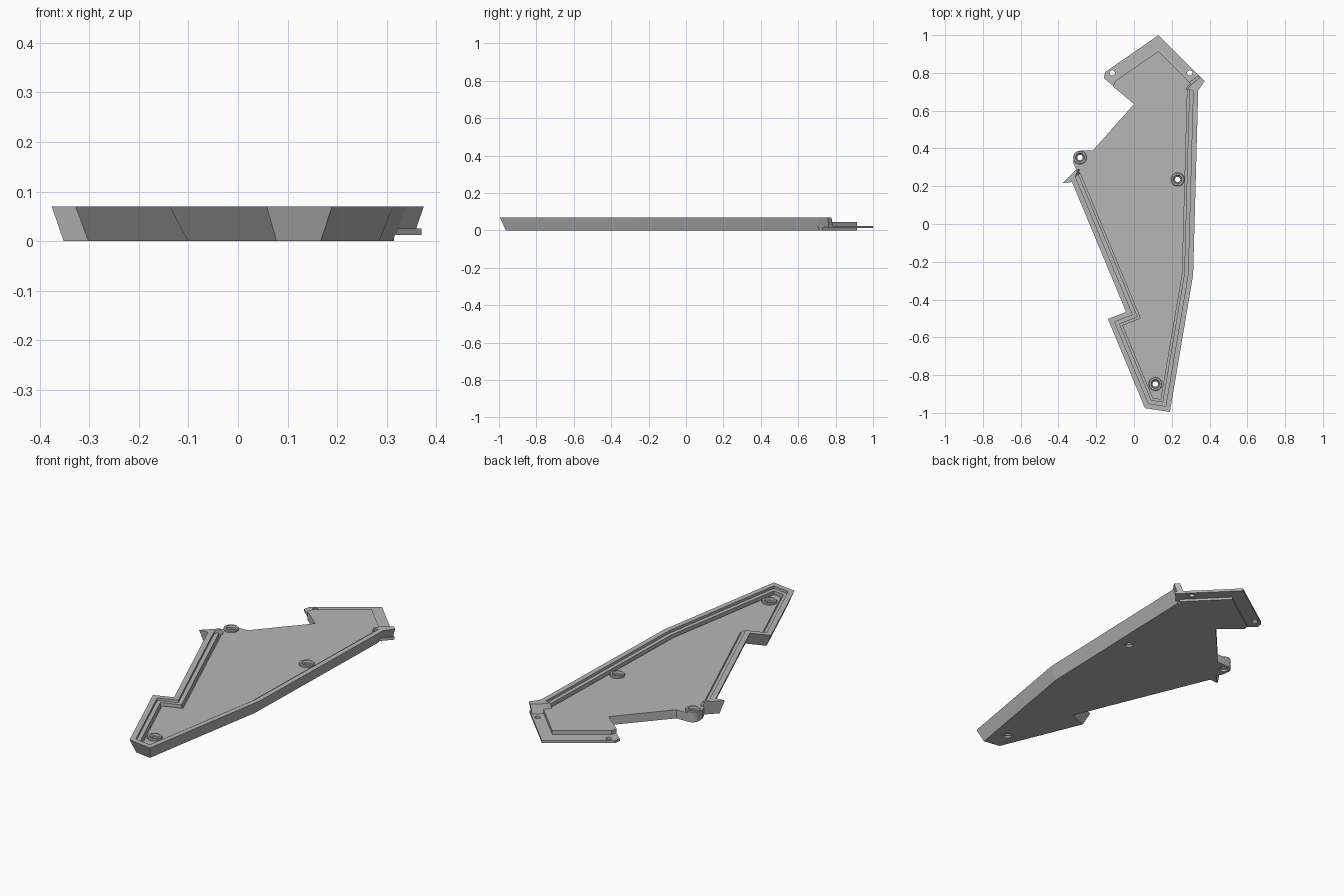
import bpy, bmesh, math
from mathutils import Vector

cube = bpy.data.objects.get("Cube")
if cube:
    bpy.data.objects.remove(cube, do_unlink=True)

GREY = (0.47, 0.47, 0.47, 1)
grey = bpy.data.materials.new("plain grey")
grey.use_nodes = True
grey.diffuse_color = GREY
grey.node_tree.nodes["Principled BSDF"].inputs["Base Color"].default_value = GREY


def finish(bm, name):
    bmesh.ops.recalc_face_normals(bm, faces=bm.faces)
    mesh = bpy.data.meshes.new(name)
    bm.to_mesh(mesh)
    bm.free()
    mesh.materials.append(grey)
    obj = bpy.data.objects.new(name, mesh)
    bpy.context.collection.objects.link(obj)
    return obj


def loft(name, rings, closed=False):
    """Join equal rings of points; cap the ends or close the loop."""
    bm = bmesh.new()
    loops = [[bm.verts.new(p) for p in ring] for ring in rings]
    pairs = list(zip(loops, loops[1:]))
    if closed:
        pairs.append((loops[-1], loops[0]))
    else:
        bm.faces.new(loops[0])
        bm.faces.new(loops[-1])
    n = len(loops[0])
    for a, b in pairs:
        for i in range(n):
            j = (i + 1) % n
            bm.faces.new((a[i], a[j], b[j], b[i]))
    return finish(bm, name)


def prism(name, outline, low, high, shift=(0, 0)):
    """Upright slab whose lower outline may be shifted to slope its sides."""
    return loft(name, [[(x + shift[0], y + shift[1], low) for x, y in outline],
                       [(x, y, high) for x, y in outline]])


def circle(centre, radius, z, sides=24):
    return [(centre[0] + radius * math.cos(math.tau * i / sides),
             centre[1] + radius * math.sin(math.tau * i / sides), z)
            for i in range(sides)]


def drill(obj, centres, radius):
    for c in centres:
        cutter = loft("hole_cutter", [circle(c, radius, -0.1), circle(c, radius, 0.2)])
        cutter.hide_render = True
        mod = obj.modifiers.new("hole", "BOOLEAN")
        mod.operation = "DIFFERENCE"
        mod.solver = "EXACT"
        mod.object = cutter
        bpy.context.view_layer.objects.active = obj
        bpy.ops.object.modifier_apply(modifier=mod.name)
        bpy.data.objects.remove(cutter, do_unlink=True)


def inset(path, d):
    """Offset an open path to its right with mitred corners."""
    pts = [Vector(p) for p in path]
    normals = []
    for a, b in zip(pts, pts[1:]):
        t = (b - a).normalized()
        normals.append(Vector((t.y, -t.x)))
    out = []
    for i, p in enumerate(pts):
        a = normals[max(i - 1, 0)]
        b = normals[min(i, len(normals) - 1)]
        out.append(p + (a + b) * (d / (1 + a.dot(b))))
    return [tuple(p) for p in out]


# Stepped rim with a sloping outer wall, swept along the edge
edge = [(0.34, 0.71), (0.313, -0.27), (0.19, -0.995), (0.058, -0.975),
        (-0.138, -0.503), (-0.042, -0.466), (-0.338, 0.246)]
section = [(0.028, 0), (0, 0.07), (0.027, 0.07), (0.027, 0.057),
           (0.047, 0.057), (0.047, 0.03), (0.057, 0.03), (0.057, 0)]
lines = [[(x, y, z) for x, y in inset(edge, d)] for d, z in section]
loft("stepped_rim", list(zip(*lines)))

# Floor plate inside the rim
bosses = [(-0.286, 0.352), (0.231, 0.236), (0.113, -0.847)]
floor_outline = inset(edge, 0.057) + [
    (-0.305, 0.286), (-0.319, 0.317), (-0.32, 0.35), (-0.286, 0.388),
    (-0.217, 0.39), (0, 0.635), (-0.11, 0.727), (-0.1, 0.757),
    (0.13, 0.915), (0.315, 0.73)]
floor = prism("floor_plate", floor_outline, 0, 0.045)
drill(floor, bosses, 0.033)

# Thin mounting tab at the back
tab_outline = [(0.002, 0.637), (-0.159, 0.772), (-0.153, 0.804),
               (0.13, 1.0), (0.37, 0.759), (0.32, 0.705)]
tab = prism("mounting_tab", tab_outline, 0.012, 0.025)
drill(tab, [(-0.115, 0.8), (0.295, 0.8)], 0.014)

# Small fins at both ends of the rim
prism("back_fin", [(0.283, 0.71), (0.338, 0.705), (0.375, 0.757),
                   (0.353, 0.778), (0.3, 0.735)], 0.012, 0.07, (-0.02, 0.008))
prism("side_fin", [(-0.376, 0.217), (-0.325, 0.222), (-0.295, 0.286),
                   (-0.307, 0.286)], 0, 0.07, (0.024, 0.01))

# Screw bosses with countersunk holes
boss_profile = [(0.036, 0), (0.036, 0.052), (0.033, 0.056), (0.024, 0.056),
                (0.02, 0.048), (0.014, 0.046), (0.014, 0.012), (0.02, 0.01), (0.02, 0)]
for i, c in enumerate(bosses):
    boss = loft(f"screw_boss_{i + 1}", [circle(c, r, z) for r, z in boss_profile], closed=True)
    bpy.ops.object.select_all(action="DESELECT")
    boss.select_set(True)
    bpy.context.view_layer.objects.active = boss
    bpy.ops.object.shade_smooth_by_angle(angle=math.radians(30))
